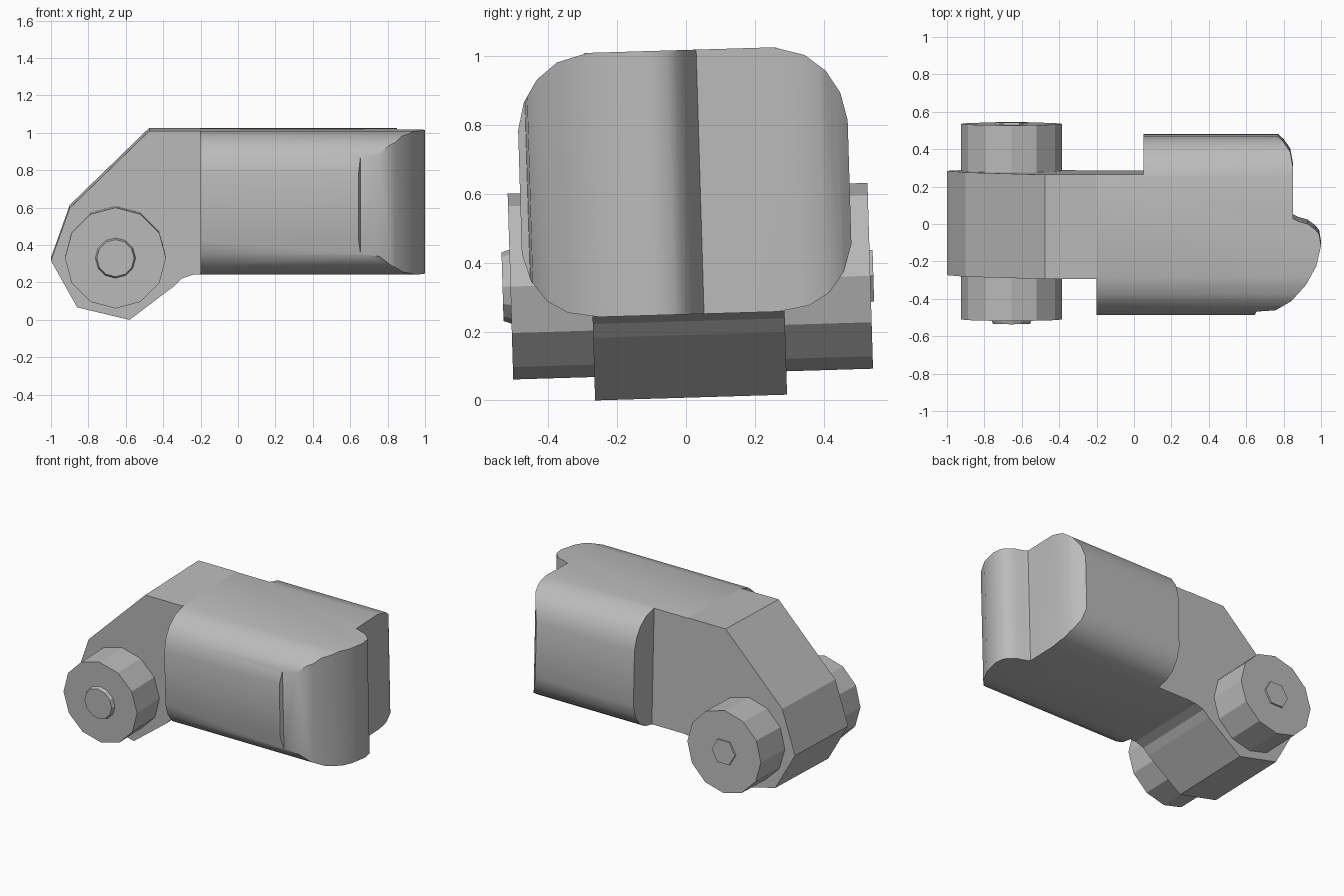
import bpy, bmesh, math
from mathutils import Matrix, Vector

if "Cube" in bpy.data.objects:
    bpy.data.objects.remove(bpy.data.objects["Cube"], do_unlink=True)

grey = bpy.data.materials.new("plain_grey")
grey.use_nodes = True
colour = (0.5, 0.5, 0.5, 1)
grey.diffuse_color = colour
grey.node_tree.nodes["Principled BSDF"].inputs["Base Color"].default_value = colour

# The whole assembly leans slightly about the long axis
PIVOT = Matrix.Translation((0, 0, 0.5))
LEAN = PIVOT @ Matrix.Rotation(0.03, 4, 'X') @ PIVOT.inverted()


def prism(name, points, axis, start, end, end_scale=1.0):
    """Extrude a closed outline along an axis, optionally tapering the end."""
    def place(p, d):
        return {'X': (d, p[0], p[1]), 'Y': (p[0], d, p[1]), 'Z': (p[0], p[1], d)}[axis]
    mid = sum((Vector(p) for p in points), Vector((0, 0))) / len(points)
    bm = bmesh.new()
    a = [bm.verts.new(place(p, start)) for p in points]
    b = [bm.verts.new(place(mid + (Vector(p) - mid) * end_scale, end)) for p in points]
    bm.faces.new(a)
    bm.faces.new(b[::-1])
    for i in range(len(points)):
        j = (i + 1) % len(points)
        bm.faces.new((a[i], b[i], b[j], a[j]))
    bmesh.ops.recalc_face_normals(bm, faces=bm.faces)
    bm.transform(LEAN)
    mesh = bpy.data.meshes.new(name)
    bm.to_mesh(mesh)
    bm.free()
    mesh.materials.append(grey)
    obj = bpy.data.objects.new(name, mesh)
    bpy.context.collection.objects.link(obj)
    return obj


def ring(radius, sides, turn=0.0):
    """Regular polygon around the wheel axle."""
    angles = [turn + math.tau * i / sides for i in range(sides)]
    return [(-0.655 + radius * math.cos(t), 0.346 + radius * math.sin(t)) for t in angles]


# Angular body behind the head
body_side = [(-0.2, 1.018), (-0.475, 1.018), (-0.9, 0.605), (-1, 0.325),
             (-0.86, 0.075), (-0.58, 0.008), (-0.34, 0.19), (-0.3, 0.23),
             (-0.24, 0.25), (-0.2, 0.25)]
prism("body", body_side, 'Y', -0.279, 0.279)

# Head: stepped plan outline intersected with a rounded cross-section
head_plan = [(-0.2, -0.5), (0.635, -0.5), (0.655, -0.457), (0.755, -0.45),
             (0.84, -0.4), (0.92, -0.31), (0.975, -0.21), (1, -0.1),
             (0.99, -0.04), (0.97, -0.015), (0.93, 0.015), (0.88, 0.03),
             (0.85, 0.045), (0.85, 0.32), (0.835, 0.4), (0.8, 0.45),
             (0.75, 0.5), (0.05, 0.5), (0.05, 0.279), (-0.2, 0.279)]
half = [(0.27, 1.018), (0.36, 0.993), (0.42, 0.945), (0.46, 0.88), (0.479, 0.8),
        (0.479, 0.44), (0.455, 0.36), (0.41, 0.3), (0.35, 0.265), (0.26, 0.25)]
section = half + [(-y, z) for y, z in reversed(half)]

head = prism("head", head_plan, 'Z', 0.1, 1.2)
cutter = prism("head_cutter", section, 'X', -0.5, 1.3)
cut = head.modifiers.new("round_section", 'BOOLEAN')
cut.operation = 'INTERSECT'
cut.solver = 'EXACT'
cut.object = cutter
bpy.context.view_layer.objects.active = head
head.select_set(True)
bpy.ops.object.modifier_apply(modifier=cut.name)
bpy.data.objects.remove(cutter, do_unlink=True)
bpy.ops.object.select_all(action='DESELECT')
head.select_set(True)
bpy.context.view_layer.objects.active = head
bpy.ops.object.shade_smooth_by_angle(angle=math.radians(32))

# Wheels and their hub caps
prism("right_wheel", ring(0.27, 12), 'Y', -0.27, -0.515)
prism("left_wheel", ring(0.27, 12), 'Y', 0.27, 0.531)
prism("right_hub", ring(0.113, 12), 'Y', -0.5, -0.538, 0.88)
prism("left_hub", ring(0.09, 6), 'Y', 0.52, 0.54, 0.95)
